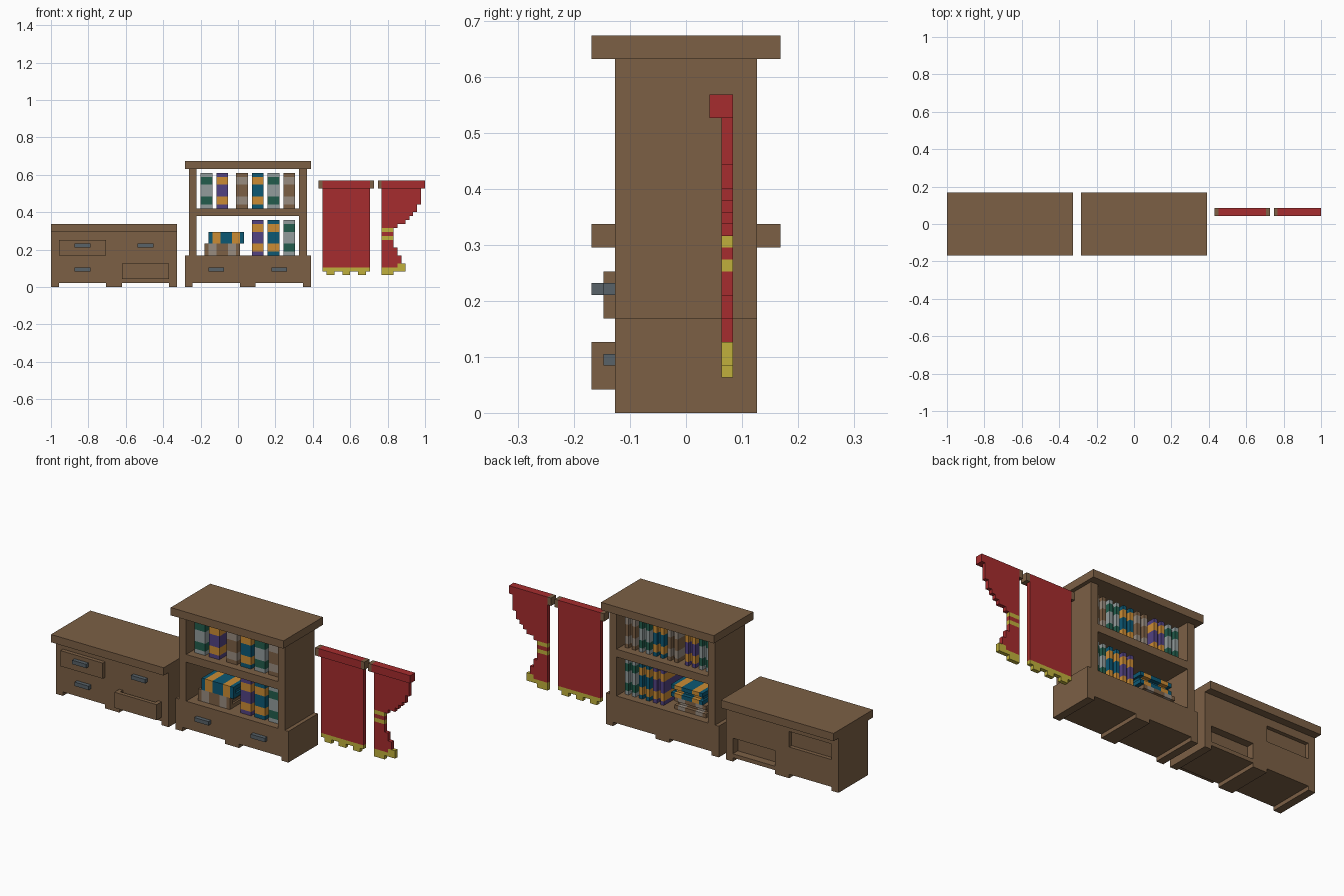
import bpy, bmesh
from mathutils import Vector

cube = bpy.data.objects.get("Cube")
if cube:
    bpy.data.objects.remove(cube, do_unlink=True)

U = 2 / 95  # one grid unit; x counts from the model's right end, y from centre, z from floor


def lin(c):
    c /= 255
    return c / 12.92 if c <= 0.04045 else ((c + 0.055) / 1.055) ** 2.4


def material(name, r, g, b):
    col = (lin(r), lin(g), lin(b), 1)
    m = bpy.data.materials.new(name)
    m.use_nodes = True
    m.diffuse_color = col
    bsdf = next(n for n in m.node_tree.nodes if n.type == 'BSDF_PRINCIPLED')
    bsdf.inputs["Base Color"].default_value = col
    bsdf.inputs["Roughness"].default_value = 0.8
    return m


WOOD = material("brown wood", 124, 96, 69)
METAL = material("handle grey", 88, 98, 104)
RED = material("curtain red", 166, 44, 46)
GOLD = material("fringe yellow", 192, 176, 60)
PURPLE = material("book purple", 82, 66, 130)
ORANGE = material("book orange", 204, 140, 52)
TEAL = material("book teal", 12, 88, 116)
GREEN = material("book green", 34, 92, 76)
SILVER = material("book pale grey", 146, 156, 156)
TAUPE = material("book taupe", 152, 140, 128)


def boxes(name, parts):
    """One object from (x0, x1, y0, y1, z0, z1, material) boxes in grid units."""
    bm = bmesh.new()
    me = bpy.data.meshes.new(name)
    mats = []
    for x0, x1, y0, y1, z0, z1, mat in parts:
        if mat not in mats:
            mats.append(mat)
            me.materials.append(mat)
        verts = bmesh.ops.create_cube(bm, size=1)["verts"]
        lo = Vector((x0 * U - 1, y0 * U, z0 * U))
        hi = Vector((x1 * U - 1, y1 * U, z1 * U))
        for v in verts:
            v.co = Vector([lo[i] + (v.co[i] + 0.5) * (hi[i] - lo[i]) for i in range(3)])
        for f in {f for v in verts for f in v.link_faces}:
            f.material_index = mats.index(mat)
    bm.to_mesh(me)
    bm.free()
    ob = bpy.data.objects.new(name, me)
    bpy.context.scene.collection.objects.link(ob)
    return ob


def cut(ob, *box):
    """Carve one box out of an object."""
    cutter = boxes("cutter", [(*box, WOOD)])
    cutter.hide_render = True
    mod = ob.modifiers.new("recess", 'BOOLEAN')
    mod.operation = 'DIFFERENCE'
    mod.solver = 'EXACT'
    mod.object = cutter
    dg = bpy.context.evaluated_depsgraph_get()
    mesh = bpy.data.meshes.new_from_object(ob.evaluated_get(dg))
    ob.modifiers.remove(mod)
    ob.data = mesh
    bpy.data.objects.remove(cutter, do_unlink=True)


def feet(name, x):
    boxes(name, [(x + a, x + b, -6, 6, 0, 1, WOOD) for a, b in ((0, 2), (14, 18), (30, 32))])


def handle(name, x, y, z):
    boxes(name, [(x, x + 4, y - 1, y, z, z + 1, METAL)])


# Dresser: body with recesses behind the pulled drawers, overhanging top
body = boxes("dresser_body", [(0, 32, -6, 6, 1, 14, WOOD)])
cut(body, 2, 14, 5, 7, 8, 12)
cut(body, 18, 30, 4, 7, 2, 6)
boxes("dresser_top", [(0, 32, -8, 8, 14, 16, WOOD)])
feet("dresser_feet", 0)
boxes("upper_drawer", [(2, 14, -7, -6, 8, 12, WOOD)])
boxes("open_drawer", [
    (18, 30, -8, -7, 2, 6, WOOD),
    (18, 19, -7, -6, 2, 6, WOOD),
    (29, 30, -7, -6, 2, 6, WOOD),
    (19, 29, -7, -6, 2, 3, WOOD)])
handle("upper_drawer_handle", 6, -7, 10)
handle("upper_left_handle", 22, -6, 10)
handle("lower_right_handle", 6, -6, 4)

# Bookcase: drawer base, side walls, middle shelf and top
boxes("bookcase_base", [(34, 66, -6, 6, 1, 8, WOOD)])
feet("bookcase_feet", 34)
boxes("bookcase_sides", [(35, 37, -6, 6, 8, 30, WOOD), (63, 65, -6, 6, 8, 30, WOOD)])
boxes("bookcase_shelf", [(37, 63, -6, 6, 18, 20, WOOD)])
boxes("bookcase_top", [(34, 66, -8, 8, 30, 32, WOOD)])
handle("bookcase_handle_right", 40, -6, 4)
handle("bookcase_handle_left", 56, -6, 4)


# Books: banded spine and covers around a recessed page block
def book(name, x, z, main, band, lying=False):
    parts = []
    for a, b, mat in ((0, 1, main), (1, 3, band), (3, 6, main), (6, 8, band), (8, 9, main)):
        p0, p1 = max(a, 0.5), min(b, 8.5)
        for t0, t1, y0, y1, l0, l1 in ((0, 3, -4, -3, a, b), (0, 1, -3, 4, a, b),
                                       (2, 3, -3, 4, a, b), (1, 2, -3, 3, p0, p1)):
            if lying:
                parts.append((x + l0, x + l1, y0, y1, z + t0, z + t1, mat))
            else:
                parts.append((x + t0, x + t1, y0, y1, z + l0, z + l1, mat))
    boxes(name, parts)


top_row = [(38, SILVER, GREEN), (42, PURPLE, ORANGE), (47, WOOD, TAUPE),
           (51, TEAL, ORANGE), (55, SILVER, GREEN), (59, WOOD, TAUPE)]
low_row = [(51, PURPLE, ORANGE), (55, TEAL, ORANGE), (59, SILVER, GREEN)]
for row, z, items in (("upper", 20, top_row), ("lower", 8, low_row)):
    for i, (x, main, band) in enumerate(items):
        book(f"{row}_book_{i + 1}", x, z, main, band)
book("lying_book_bottom", 39, 8, WOOD, TAUPE, True)
book("lying_book_top", 40, 11, TEAL, ORANGE, True)

# Straight curtain: rod with end caps, cloth and fringe tabs
boxes("straight_curtain_rod", [(69, 81, 2, 4, 25, 27, RED)])
boxes("straight_curtain_caps", [(68, 69, 2, 4, 25, 27, WOOD), (81, 82, 2, 4, 25, 27, WOOD)])
boxes("straight_curtain_cloth", [(69, 81, 3, 4, 5, 25, RED)])
boxes("straight_curtain_fringe", [(69, 81, 3, 4, 4, 5, GOLD)] +
      [(x, x + 2, 3, 4, 3, 4, GOLD) for x in (70, 74, 78)])

# Tied curtain: cloth stepped towards the tie, then flaring to the fringe
boxes("tied_curtain_rod", [(84, 95, 2, 4, 25, 27, RED)])
boxes("tied_curtain_cap", [(83, 84, 2, 4, 25, 27, WOOD)])
steps = [(21, 25, 94), (19, 21, 93), (18, 19, 92), (17, 18, 91), (16, 17, 90), (15, 16, 88),
         (13, 14, 87), (10, 12, 87), (8, 10, 88), (6, 8, 89), (5, 6, 88)]
boxes("tied_curtain_cloth", [(84, x, 3, 4, z0, z1, RED) for z0, z1, x in steps])
boxes("tied_curtain_tie", [(84, 87, 3, 4, z, z + 1, GOLD) for z in (12, 14)])
boxes("tied_curtain_fringe", [(84, 88, 3, 4, 4, 5, GOLD), (84, 87, 3, 4, 3, 4, GOLD),
                              (88, 90, 3, 4, 4, 6, GOLD)])
